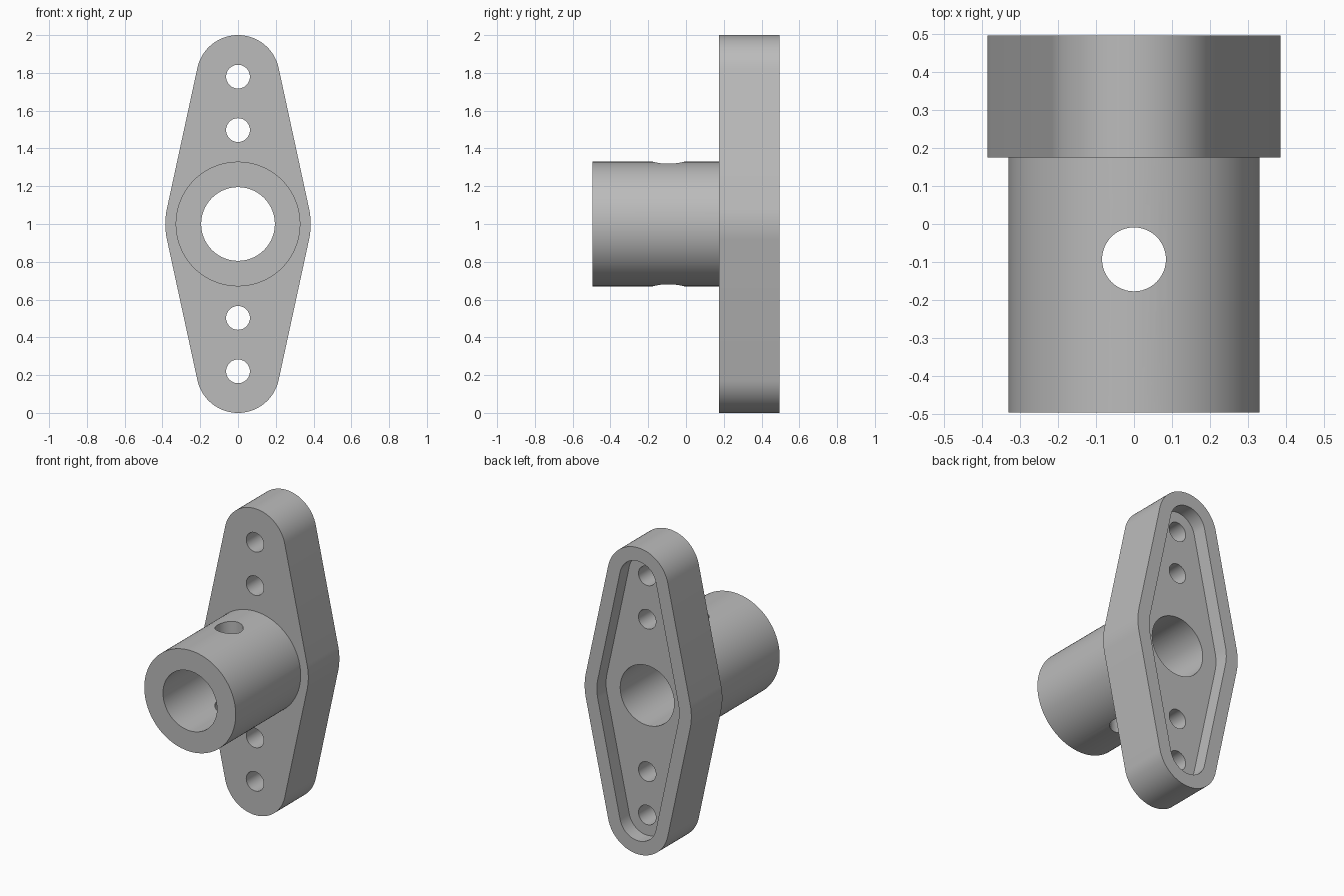
import bpy, bmesh, math
from mathutils import Matrix, Vector

cube = bpy.data.objects.get("Cube")
if cube:
    bpy.data.objects.remove(cube, do_unlink=True)

grey = bpy.data.materials.new("plain_grey")
grey.use_nodes = True
colour = (0.5, 0.5, 0.5, 1)
grey.diffuse_color = colour
grey.node_tree.nodes["Principled BSDF"].inputs["Base Color"].default_value = colour

MID = 1.0        # height of the bore axis
SPAN = 0.78      # distance from the bore to each rounded tip
FRONT, BACK = 0.175, 0.495


def make(name, bm):
    bmesh.ops.recalc_face_normals(bm, faces=bm.faces)
    mesh = bpy.data.meshes.new(name)
    bm.to_mesh(mesh)
    bm.free()
    mesh.materials.append(grey)
    obj = bpy.data.objects.new(name, mesh)
    bpy.context.collection.objects.link(obj)
    return obj


def cylinder(name, radius, start, end, segments=64):
    """Cylinder between two points."""
    start, end = Vector(start), Vector(end)
    axis = end - start
    turn = Vector((0, 0, 1)).rotation_difference(axis).to_matrix().to_4x4()
    bm = bmesh.new()
    bmesh.ops.create_cone(bm, cap_ends=True, segments=segments, radius1=radius,
                          radius2=radius, depth=axis.length,
                          matrix=Matrix.Translation((start + end) / 2) @ turn)
    return make(name, bm)


def lozenge(name, waist, tip, y0, y1):
    """Waist circle joined to two tip circles by tangent lines, extruded along y."""
    lean = math.asin((waist - tip) / SPAN)
    arcs = [(0, waist, -lean, lean, 8),
            (SPAN, tip, lean, math.pi - lean, 36),
            (0, waist, math.pi - lean, math.pi + lean, 8),
            (-SPAN, tip, math.pi + lean, 2 * math.pi - lean, 36)]
    bm = bmesh.new()
    ring = []
    for rise, r, a0, a1, steps in arcs:
        for i in range(steps + 1):
            a = a0 + (a1 - a0) * i / steps
            ring.append(bm.verts.new((r * math.cos(a), y0, MID + rise + r * math.sin(a))))
    face = bm.faces.new(ring)
    out = bmesh.ops.extrude_face_region(bm, geom=[face])
    moved = [g for g in out["geom"] if isinstance(g, bmesh.types.BMVert)]
    bmesh.ops.translate(bm, verts=moved, vec=(0, y1 - y0, 0))
    return make(name, bm)


# Flange plate and hub tube
body = lozenge("flanged_hub", 0.385, 0.22, FRONT, BACK)
parts = [(cylinder("hub", 0.33, (0, -0.495, MID), (0, 0.3, MID), 96), 'UNION')]

# Shallow pocket in the back of the plate
parts.append((lozenge("pocket_cutter", 0.297, 0.132, 0.4, 0.6), 'DIFFERENCE'))

# Main bore
parts.append((cylinder("bore_cutter", 0.195, (0, -1, MID), (0, 1, MID), 80), 'DIFFERENCE'))

# Cross pin hole through both hub walls
parts.append((cylinder("pin_cutter", 0.084, (0, -0.093, 0.3), (0, -0.093, 1.7), 48), 'DIFFERENCE'))

# Four mounting holes
for side in (-1, 1):
    for offset in (0.497, SPAN):
        z = MID + side * offset
        parts.append((cylinder("mount_cutter", 0.063, (0, -1, z), (0, 1, z), 40), 'DIFFERENCE'))

for part, operation in parts:
    mod = body.modifiers.new(part.name, 'BOOLEAN')
    mod.operation = operation
    mod.solver = 'EXACT'
    mod.object = part

# Bake the result and remove the helpers
graph = bpy.context.evaluated_depsgraph_get()
baked = bpy.data.meshes.new_from_object(body.evaluated_get(graph))
body.modifiers.clear()
body.data = baked
for part, _ in parts:
    bpy.data.objects.remove(part, do_unlink=True)

# Smooth rounds, sharp rims
for obj in bpy.context.selected_objects:
    obj.select_set(False)
body.select_set(True)
bpy.context.view_layer.objects.active = body
bpy.ops.object.shade_smooth_by_angle(angle=math.radians(30))
